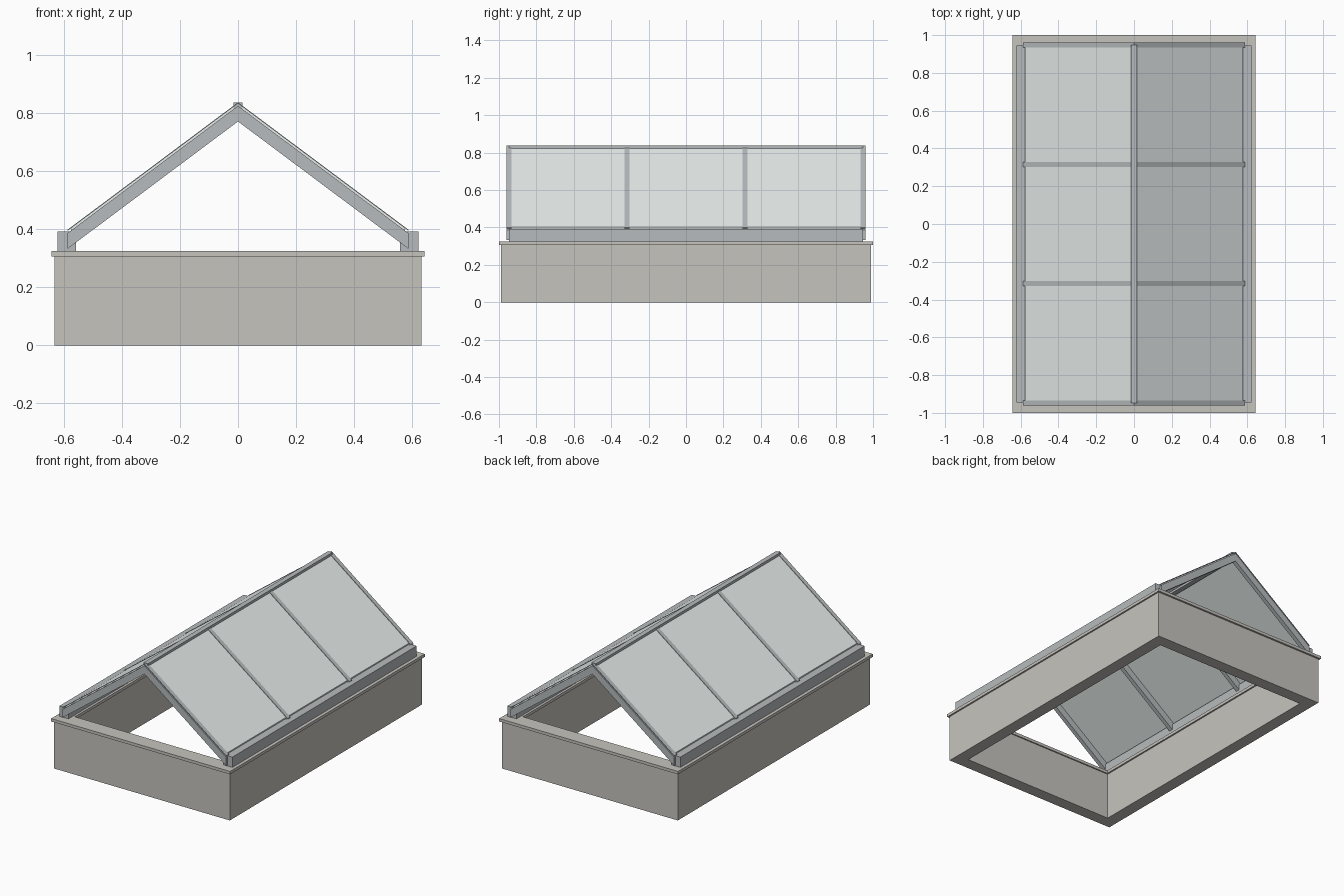
import bpy, bmesh

if "Cube" in bpy.data.objects:
    bpy.data.objects.remove(bpy.data.objects["Cube"])


def material(name, rgb):
    m = bpy.data.materials.new(name)
    m.diffuse_color = (*rgb, 1)
    m.use_nodes = True
    m.node_tree.nodes["Principled BSDF"].inputs["Base Color"].default_value = m.diffuse_color
    return m


CURB = material("curb_grey", (0.56, 0.55, 0.51))
METAL = material("frame_metal", (0.47, 0.50, 0.51))
GLASS = material("pale_glass", (0.80, 0.85, 0.84))


def prism(name, profile, y0, y1, mat):
    """Extrude an (x, z) profile from y0 to y1."""
    bm = bmesh.new()
    face = bm.faces.new([bm.verts.new((x, y0, z)) for x, z in profile])
    ext = bmesh.ops.extrude_face_region(bm, geom=[face])
    verts = [v for v in ext["geom"] if isinstance(v, bmesh.types.BMVert)]
    bmesh.ops.translate(bm, verts=verts, vec=(0, y1 - y0, 0))
    bmesh.ops.recalc_face_normals(bm, faces=bm.faces)
    me = bpy.data.meshes.new(name)
    bm.to_mesh(me)
    bm.free()
    me.materials.append(mat)
    ob = bpy.data.objects.new(name, me)
    bpy.context.collection.objects.link(ob)
    return ob


def box(name, x0, x1, y0, y1, z0, z1, mat):
    return prism(name, [(x0, z0), (x1, z0), (x1, z1), (x0, z1)], y0, y1, mat)


SLOPE = 0.747


def sloped(name, side, x_end, apex_low, apex_high, y0, y1, mat):
    """Piece following the roof pitch from the ridge to x_end, cut plumb."""
    drop = SLOPE * x_end
    prof = [(0, apex_low), (side * x_end, apex_low - drop),
            (side * x_end, apex_high - drop), (0, apex_high)]
    return prism(name, prof, y0, y1, mat)


def frame(name, hx, hy, t, z0, z1):
    """Rectangular frame: full-width end boards with side boards between."""
    for s, end in ((-1, "front"), (1, "back")):
        a, b = sorted((s * hy, s * (hy - t)))
        box(f"{name}_{end}", -hx, hx, a, b, z0, z1, CURB)
    for s, side in ((-1, "left"), (1, "right")):
        a, b = sorted((s * hx, s * (hx - t)))
        box(f"{name}_{side}", a, b, -hy + t, hy - t, z0, z1, CURB)


# Upstand curb and its overhanging cap
frame("curb", 0.633, 0.988, 0.08, 0, 0.307)
frame("curb_cap", 0.643, 1.0, 0.10, 0.307, 0.326)

# Ridge beam
box("ridge_beam", -0.016, 0.016, -0.947, 0.947, 0.80, 0.838, METAL)

for s, side in ((-1, "left"), (1, "right")):
    # Eave rail and glass slope
    a, b = sorted((s * 0.558, s * 0.622))
    box(f"eave_rail_{side}", a, b, -0.946, 0.946, 0.326, 0.393, METAL)
    sloped(f"glass_{side}", s, 0.576, 0.826, 0.834, -0.945, 0.945, GLASS)
    # Rafters below the glass, glazing caps above it
    for i, y in enumerate((-0.947, -0.3155, 0.3155, 0.947), 1):
        sloped(f"rafter_{side}_{i}", s, 0.588, 0.772, 0.826,
               y - 0.0135, y + 0.0135, METAL)
        sloped(f"glazing_cap_{side}_{i}", s, 0.588, 0.834, 0.838,
               y - 0.0135, y + 0.0135, METAL)
